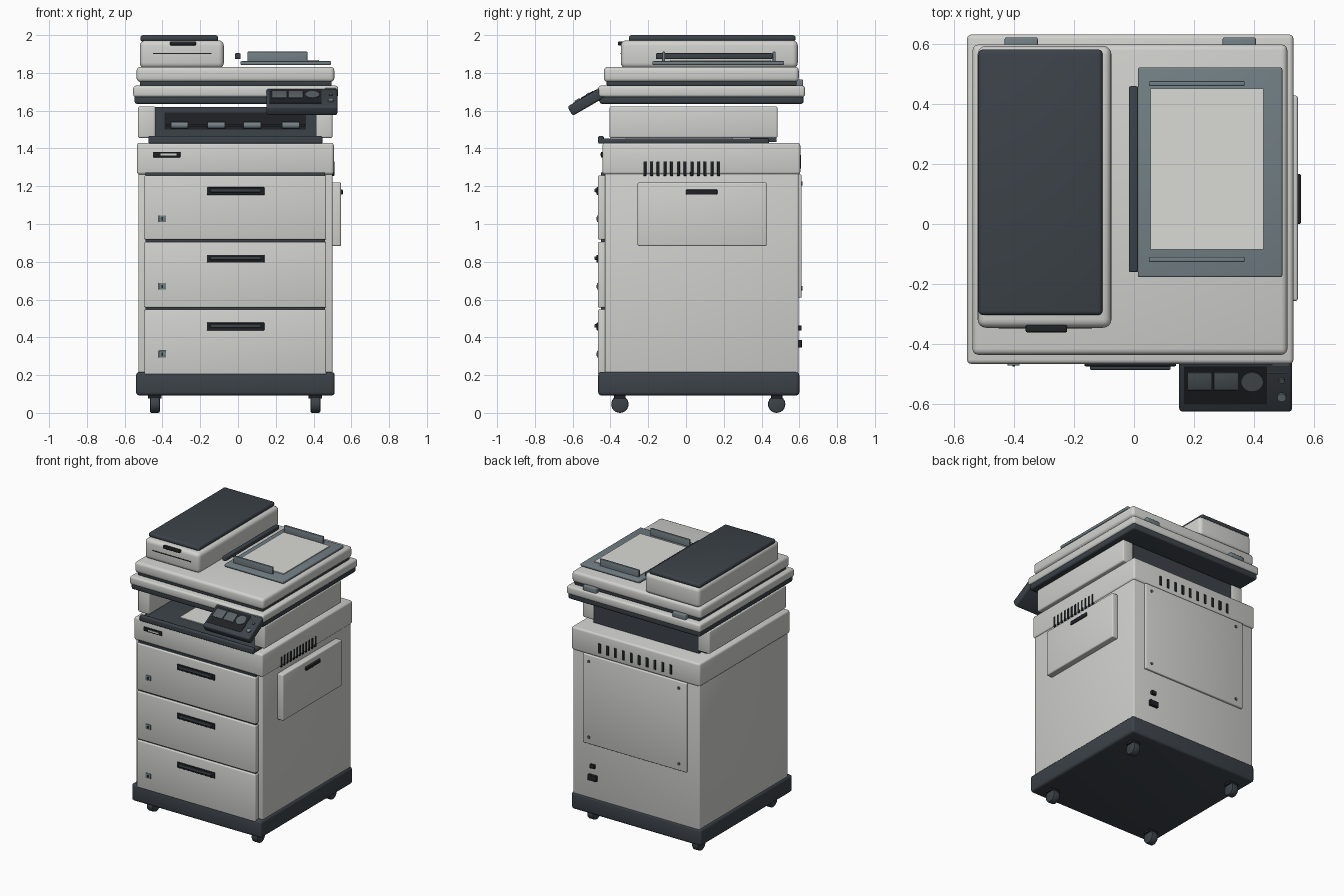
import bpy, bmesh, math
from mathutils import Matrix, Vector


def mat(name, r, g, b):
    m = bpy.data.materials.new(name)
    m.diffuse_color = (r, g, b, 1)
    return m


LIGHT = mat("light_grey_plastic", 0.64, 0.64, 0.62)
DARK = mat("charcoal_plastic", 0.045, 0.055, 0.066)
BLACK = mat("black_plastic", 0.014, 0.016, 0.019)
TRAY = mat("slate_grey", 0.17, 0.215, 0.235)
KEYS = mat("key_grey", 0.10, 0.12, 0.13)
PAPER = mat("paper_white", 0.70, 0.70, 0.67)


def finish(bm, name, material):
    me = bpy.data.meshes.new(name)
    bm.to_mesh(me)
    bm.free()
    ob = bpy.data.objects.new(name, me)
    me.materials.append(material)
    bpy.context.collection.objects.link(ob)
    return ob


def box(name, x, y, z, material, bevel=0.0, seg=3):
    """Box from (min, max) ranges with rounded edges."""
    bm = bmesh.new()
    size = Vector((x[1] - x[0], y[1] - y[0], z[1] - z[0]))
    mid = Vector((x[0] + x[1], y[0] + y[1], z[0] + z[1])) / 2
    bmesh.ops.create_cube(bm, size=1, matrix=Matrix.Translation(mid) @ Matrix.Diagonal((*size, 1)))
    if bevel:
        bmesh.ops.bevel(bm, geom=bm.edges[:], offset=min(bevel, min(size) * 0.45),
                        segments=seg, profile=0.5, affect='EDGES')
    return finish(bm, name, material)


def cyl(name, center, radius, depth, axis, material, sides=24, bevel=0.0):
    bm = bmesh.new()
    rot = Vector((0, 0, 1)).rotation_difference(Vector(axis)).to_matrix().to_4x4()
    bmesh.ops.create_cone(bm, cap_ends=True, segments=sides, radius1=radius, radius2=radius,
                          depth=depth, matrix=Matrix.Translation(center) @ rot)
    if bevel:
        rim = [e for e in bm.edges if any(len(f.verts) > 4 for f in e.link_faces)]
        bmesh.ops.bevel(bm, geom=rim, offset=bevel, segments=2, profile=0.5, affect='EDGES')
    return finish(bm, name, material)


# Casters and base plinth
for cx in (-0.44, 0.41):
    for cy in (-0.35, 0.48):
        cyl("caster_wheel", (cx, cy, 0.046), 0.046, 0.052, (1, 0, 0), DARK, 24, 0.008)
        box("caster_mount", (cx - 0.036, cx + 0.036), (cy - 0.03, cy + 0.03), (0.075, 0.10), BLACK, 0.004)
box("base_plinth", (-0.54, 0.512), (-0.465, 0.60), (0.092, 0.217), DARK, 0.018)

# Cabinet and upper band
box("cabinet", (-0.527, 0.50), (-0.43, 0.595), (0.205, 1.30), LIGHT, 0.008)
box("upper_band", (-0.535, 0.507), (-0.442, 0.605), (1.262, 1.43), LIGHT, 0.014)
box("badge_plate", (-0.45, -0.305), (-0.451, -0.44), (1.353, 1.382), BLACK, 0.003)
box("badge_bar", (-0.41, -0.325), (-0.454, -0.45), (1.362, 1.372), LIGHT)

# Drawers with handle and lock
for i, (z0, z1) in enumerate(((0.203, 0.548), (0.557, 0.906), (0.917, 1.258))):
    hz = (0.457, 0.816, 1.174)[i]
    box("drawer_shadow_gap", (-0.49, 0.46), (-0.45, -0.425), (z1 - 0.01, z1 + 0.014), DARK)
    box("drawer_front", (-0.495, 0.467), (-0.466, -0.42), (z0, z1), LIGHT, 0.007)
    box("drawer_handle_recess", (-0.165, 0.14), (-0.473, -0.46), (hz - 0.021, hz + 0.021), BLACK, 0.004)
    box("drawer_handle", (-0.147, 0.122), (-0.485, -0.47), (hz - 0.006, hz + 0.013), DARK, 0.005)
    box("drawer_lock", (-0.42, -0.38), (-0.471, -0.46), (hz - 0.164, hz - 0.128), TRAY, 0.002)
    box("lock_slot", (-0.404, -0.396), (-0.474, -0.47), (hz - 0.155, hz - 0.138), BLACK)

# Side door with handle, side vents
box("side_door", (0.49, 0.545), (-0.256, 0.427), (0.883, 1.22), LIGHT, 0.008)
box("side_door_handle", (0.54, 0.555), (0.0, 0.166), (1.155, 1.182), BLACK, 0.005)
for i in range(12):
    y = -0.218 + i * 0.0355
    box("side_vent", (0.495, 0.510), (y - 0.008, y + 0.008), (1.255, 1.332), BLACK, 0.003)

# Rear panel, screws, vents and sockets
box("rear_panel", (-0.43, 0.41), (0.59, 0.612), (0.61, 1.262), LIGHT, 0.006)
for sx in (-0.37, 0.36):
    for sz in (0.66, 1.215):
        cyl("rear_screw", (sx, 0.613, sz), 0.011, 0.008, (0, 1, 0), KEYS, 12)
for i in range(10):
    x = -0.30 + i * 0.064
    box("rear_vent", (x - 0.01, x + 0.01), (0.60, 0.610), (1.295, 1.365), BLACK, 0.003)
box("rear_switch", (0.315, 0.355), (0.59, 0.612), (0.435, 0.463), BLACK, 0.004)
box("rear_socket", (0.30, 0.37), (0.59, 0.614), (0.345, 0.386), BLACK, 0.004)

# Output bay
box("output_tray", (-0.475, 0.447), (-0.465, 0.44), (1.425, 1.452), DARK, 0.008)
box("output_tray_lip", (-0.475, 0.447), (-0.465, -0.435), (1.43, 1.466), DARK, 0.008)
for name, x in (("left_column", (-0.53, -0.437)), ("right_column", (0.412, 0.50))):
    box(name, x, (-0.405, 0.485), (1.455, 1.622), LIGHT, 0.01)
box("bay_back_wall", (-0.44, 0.415), (0.34, 0.478), (1.435, 1.62), DARK)
box("bay_exit_slot", (-0.388, 0.36), (0.334, 0.342), (1.50, 1.59), BLACK)
for x in (-0.31, -0.115, 0.075, 0.28):
    cyl("exit_roller", (x, 0.325, 1.523), 0.018, 0.092, (1, 0, 0), TRAY, 16)
box("exit_roller_shaft", (-0.38, 0.355), (0.318, 0.332), (1.516, 1.53), BLACK)
box("output_paper", (-0.25, 0.15), (-0.32, 0.25), (1.452, 1.458), PAPER)

# Scanner base and lid
box("scanner_underside", (-0.547, 0.522), (-0.457, 0.622), (1.636, 1.69), DARK, 0.012)
box("scanner_base", (-0.555, 0.53), (-0.465, 0.63), (1.672, 1.732), LIGHT, 0.014)
box("lid_gasket", (-0.52, 0.495), (-0.42, 0.585), (1.732, 1.762), DARK, 0.006)
box("scanner_lid", (-0.537, 0.51), (-0.435, 0.597), (1.752, 1.832), LIGHT, 0.02)
for x in (-0.375, 0.35):
    box("lid_hinge", (x - 0.055, x + 0.055), (0.57, 0.62), (1.722, 1.765), TRAY, 0.006)

# Document feeder
box("feeder_body", (-0.52, -0.075), (-0.345, 0.592), (1.825, 1.972), LIGHT, 0.028, 4)
box("feeder_cover", (-0.517, -0.105), (-0.303, 0.58), (1.966, 2.0), DARK, 0.014)
box("feeder_slot", (-0.45, -0.14), (-0.348, -0.34), (1.899, 1.905), BLACK)
box("feeder_grip", (-0.36, -0.222), (-0.36, -0.335), (1.946, 1.966), BLACK, 0.005)

# Feeder input tray, paper and guides
box("input_tray", (0.013, 0.493), (-0.177, 0.52), (1.842, 1.862), TRAY, 0.006)
box("input_paper", (0.055, 0.43), (-0.085, 0.45), (1.861, 1.868), PAPER)
for y in (-0.118, 0.467):
    box("paper_guide", (0.05, 0.368), (y - 0.008, y + 0.008), (1.858, 1.912), TRAY, 0.004)
box("feed_bar", (-0.017, 0.014), (-0.16, 0.458), (1.873, 1.904), DARK, 0.006)

# Tilted control panel, modelled flat around its top surface then rotated
TILT = Matrix.Translation((0.338, -0.538, 1.673)) @ Matrix.Rotation(math.radians(30), 4, 'X')
panel = [
    box("control_panel", (-0.188, 0.188), (-0.104, 0.108), (-0.056, 0.0), DARK, 0.012),
    box("display_plate", (-0.172, 0.105), (-0.07, 0.075), (-0.004, 0.002), BLACK),
    box("display_key_left", (-0.16, -0.08), (-0.015, 0.053), (0.0, 0.005), KEYS, 0.002),
    box("display_key_middle", (-0.072, 0.008), (-0.015, 0.053), (0.0, 0.005), KEYS, 0.002),
    cyl("keypad_disc", (0.055, 0.018, 0.002), 0.036, 0.006, (0, 0, 1), KEYS, 20),
    cyl("start_button", (0.153, -0.042, 0.003), 0.015, 0.010, (0, 0, 1), TRAY, 20),
    cyl("stop_button", (0.153, 0.022, 0.003), 0.010, 0.010, (0, 0, 1), KEYS, 16),
    box("status_light", (0.122, 0.18), (0.080, 0.088), (-0.002, 0.003), TRAY),
]
for ob in panel:
    ob.data.transform(TILT)
box("panel_bracket", (0.17, 0.51), (-0.50, -0.42), (1.65, 1.70), DARK, 0.008)

# Smooth the rounded edges
for ob in bpy.context.scene.objects:
    ob.select_set(True)
bpy.context.view_layer.objects.active = bpy.data.objects["cabinet"]
bpy.ops.object.shade_smooth_by_angle(angle=math.radians(35))
